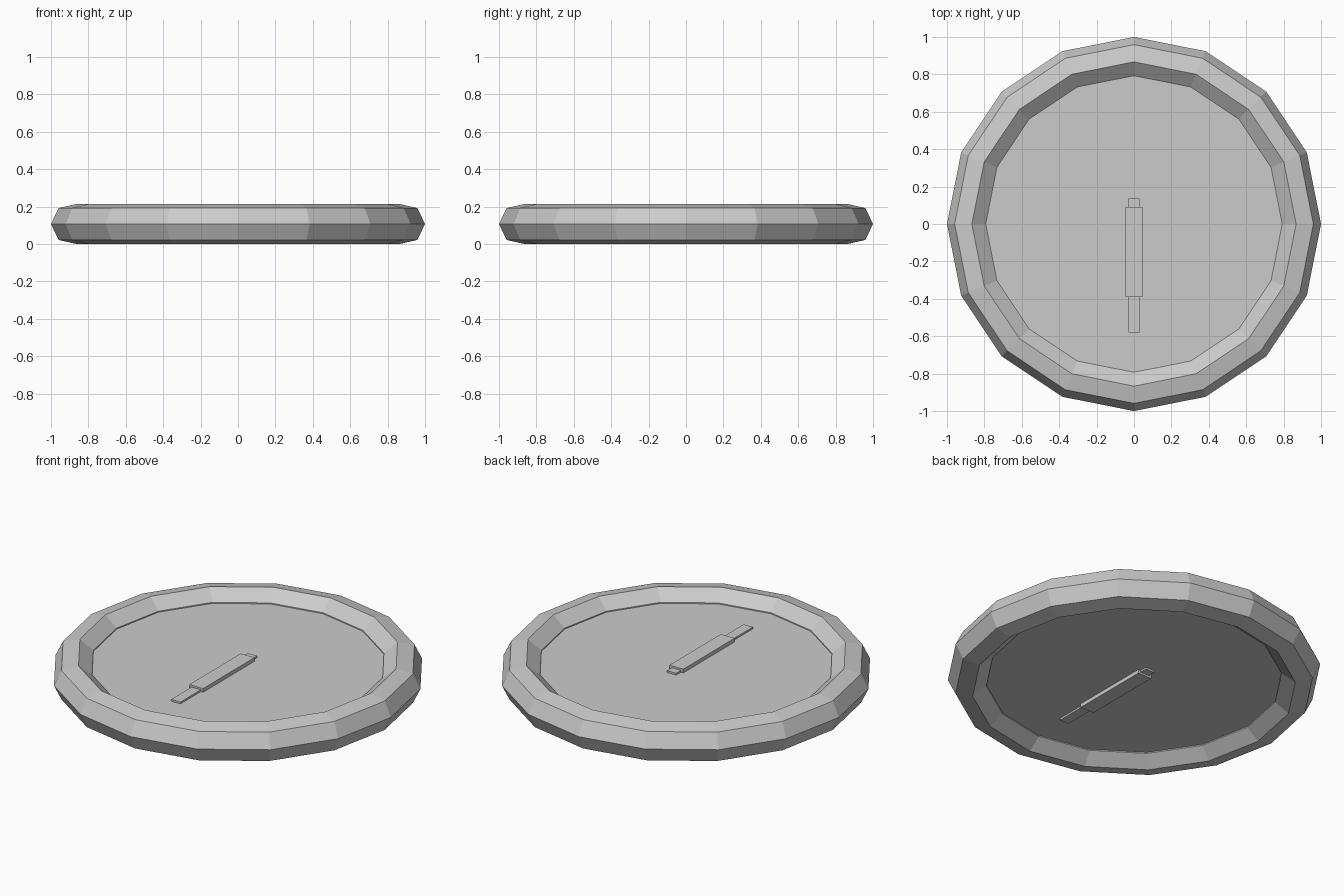
import bpy

if "Cube" in bpy.data.objects:
    bpy.data.objects.remove(bpy.data.objects["Cube"])

MINOR = 0.109
MID_Z = 0.1065

def box(name, size, loc):
    bpy.ops.mesh.primitive_cube_add(size=1, location=loc)
    ob = bpy.context.object
    ob.name = name
    ob.scale = size
    bpy.ops.object.transform_apply(location=False, rotation=False, scale=True)
    return ob

# Faceted outer ring: 16 segments around, 7-sided tube
bpy.ops.mesh.primitive_torus_add(major_segments=16, minor_segments=7,
                                 major_radius=1 - MINOR, minor_radius=MINOR,
                                 location=(0, 0, MID_Z))
bpy.context.object.name = "outer_ring"

# Flat plate filling the ring
bpy.ops.mesh.primitive_cylinder_add(vertices=16, radius=0.82, depth=0.082,
                                    location=(0, 0, MID_Z))
bpy.context.object.name = "centre_plate"

# Pointer: a thin bar inside a thicker sleeve, showing on both faces
box("pointer_bar", (0.06, 0.715, 0.104), (0, -0.2225, MID_Z))
box("pointer_sleeve", (0.09, 0.48, 0.126), (0, -0.15, MID_Z))
